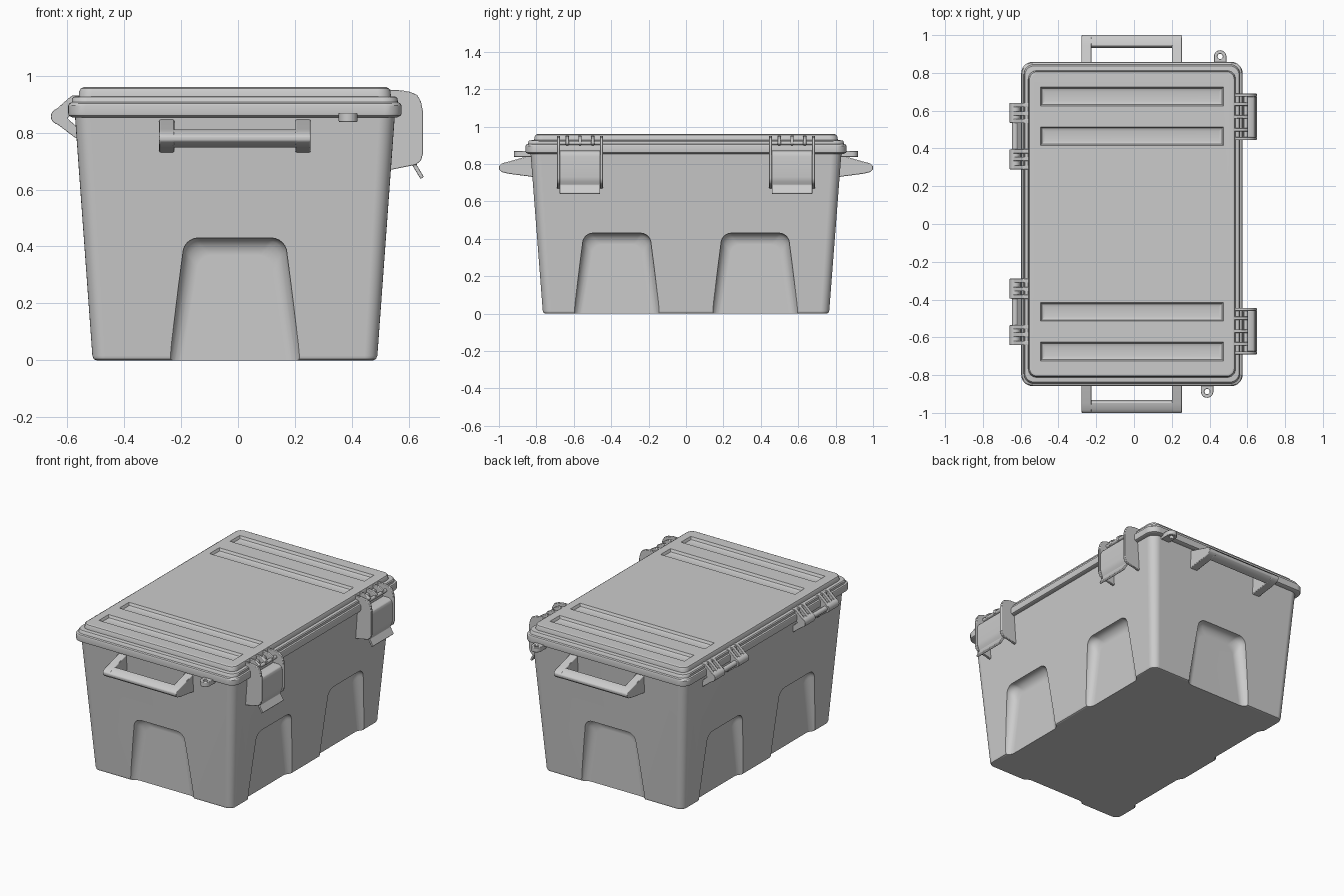
import bpy, bmesh, math
from mathutils import Matrix, Vector

if "Cube" in bpy.data.objects:
    bpy.data.objects.remove(bpy.data.objects["Cube"])

CX = -0.011  # the tub is slightly off-centre between hinges and latches


def finish(name, bm, bevel=0.0, angle=35):
    bmesh.ops.recalc_face_normals(bm, faces=bm.faces[:])
    me = bpy.data.meshes.new(name)
    bm.to_mesh(me)
    bm.free()
    ob = bpy.data.objects.new(name, me)
    bpy.context.collection.objects.link(ob)
    if bevel:
        m = ob.modifiers.new("bevel", 'BEVEL')
        m.width, m.segments, m.limit_method = bevel, 2, 'ANGLE'
        m.angle_limit = math.radians(40)
    smooth(ob, angle)
    return ob


def smooth(ob, angle=35):
    me = ob.data
    me.polygons.foreach_set("use_smooth", [True] * len(me.polygons))
    me.set_sharp_from_angle(angle=math.radians(angle))
    ob.modifiers.new("normals", 'WEIGHTED_NORMAL').keep_sharp = True


def loft(bm, rings, mat=Matrix()):
    loops = [[bm.verts.new(mat @ Vector(p)) for p in r] for r in rings]
    n = len(loops[0])
    for a, b in zip(loops, loops[1:]):
        for i in range(n):
            j = (i + 1) % n
            bm.faces.new((a[i], a[j], b[j], b[i]))
    bm.faces.new(loops[0])
    bm.faces.new(loops[-1])


def rounded_rect(hx, hy, z, r, seg=7):
    pts = []
    for k, (sx, sy) in enumerate([(1, 1), (-1, 1), (-1, -1), (1, -1)]):
        for i in range(seg + 1):
            a = math.pi / 2 * (k + i / seg)
            pts.append((CX + sx * (hx - r) + r * math.cos(a),
                        sy * (hy - r) + r * math.sin(a), z))
    return pts


def prism(bm, pts, axis, lo, hi, sign=1):
    """Extrude an (x,z) profile along y, or a (y,z) profile along x."""
    if axis == 'y':
        rings = [[(a, t, b) for a, b in pts] for t in (lo, hi)]
    else:
        rings = [[(t, sign * a, b) for a, b in pts] for t in (lo, hi)]
    loft(bm, rings)


def circle(cx, cz, r, n=20):
    return [(cx + r * math.cos(i * math.tau / n), cz + r * math.sin(i * math.tau / n))
            for i in range(n)]


def cut(ob, bm):
    ob.modifiers.clear()
    cutter = finish("cutter", bm)
    cutter.modifiers.clear()
    cutter.hide_render = True
    m = ob.modifiers.new("cut", 'BOOLEAN')
    m.operation, m.solver, m.object = 'DIFFERENCE', 'EXACT', cutter
    bpy.context.view_layer.objects.active = ob
    bpy.ops.object.modifier_apply(modifier=m.name)
    bpy.data.objects.remove(cutter, do_unlink=True)
    smooth(ob, 30)


# Tapered tub
bm = bmesh.new()
loft(bm, [rounded_rect(.487, .752, 0, .03), rounded_rect(.496, .761, .004, .04),
          rounded_rect(.501, .766, .016, .045), rounded_rect(.563, .832, .87, .055)])
tub = finish("tub", bm)


# Stacking recesses: one on each end, two on each long side
def recess_outline(inset, dist, r=.055, seg=6):
    wt, h = .183 - inset, .43 - inset * 1.2
    wb = .235 - inset + .1 * .12
    right = [(wb, -.1)]
    for i in range(seg + 1):
        a = math.pi / 2 * i / seg
        right.append((wt - r + r * math.cos(a), h - r + r * math.sin(a)))
    pts = right + [(-x, z) for x, z in reversed(right)]
    return [(x, -dist, z) for x, z in pts]


bm = bmesh.new()
for turn, off, dist in [(0, 0, .735), (2, 0, .735), (1, .37, .47), (1, -.37, .47),
                        (3, .37, .47), (3, -.37, .47)]:
    mat = Matrix.Translation((CX, 0, 0)) @ Matrix.Rotation(turn * math.pi / 2, 4, 'Z') \
        @ Matrix.Translation((off, 0, 0))
    rings = []
    for i in range(6):
        a = math.pi / 2 * i / 5
        rings.append(recess_outline(.05 * (1 - math.sin(a)), dist + .05 * (1 - math.cos(a))))
    rings.append(recess_outline(0, dist + .25))
    loft(bm, rings, mat)
cut(tub, bm)

# Stepped lid
bm = bmesh.new()
steps = [(.57, .842, .853, .05), (.584, .856, .860, .06), (.586, .858, .868, .06),
         (.586, .858, .895, .06), (.582, .854, .903, .06), (.573, .845, .907, .055),
         (.572, .842, .920, .055), (.567, .837, .926, .05), (.549, .812, .928, .045),
         (.547, .810, .945, .045), (.542, .805, .955, .04), (.532, .795, .960, .035)]
loft(bm, [rounded_rect(*s) for s in steps])
lid = finish("lid", bm)

# Cross grooves in the lid
bm = bmesh.new()
for y in (.675, .465, -.465, -.675):
    rings = []
    for grow, z in [(-.025, .937), (-.008, .944), (.0, .961), (.0, 1.0)]:
        hx, hy = .485 + grow, .05 + grow
        rings.append([(CX + sx * hx, y + sy * hy, z)
                      for sx, sy in [(1, 1), (-1, 1), (-1, -1), (1, -1)]])
    loft(bm, rings)
cut(lid, bm)

# Carry handles on both ends
arm = [(.79, .85), (.835, .845), (.95, .812), (.985, .803), (1.0, .787), (1.0, .772),
       (.985, .757), (.95, .748), (.79, .727)]
bar = [(.945, .812), (.98, .805), (1.0, .787), (1.0, .772), (.98, .755), (.945, .748),
       (.932, .765), (.932, .795)]
for s, side in ((-1, "front"), (1, "back")):
    bm = bmesh.new()
    prism(bm, arm, 'x', -.277, -.224, s)
    prism(bm, arm, 'x', .202, .255, s)
    prism(bm, bar, 'x', -.235, .213, s)
    finish(side + "_handle", bm, .004, 40)

# Padlock eyes
for s, x, side in ((-1, .387, "front"), (1, .456, "back")):
    bm = bmesh.new()
    n, rows = 28, []
    for r, z in [(.033, .838), (.033, .869), (.014, .869), (.014, .838)]:
        row = []
        for i in range(n):
            a = i * math.tau / n
            c, d = r * math.cos(a), r * math.sin(a)
            if r > .02 and d < -1e-6:  # squared-off root at the wall
                k = 1 / max(abs(math.cos(a)), abs(math.sin(a)))
                c, d = c * k, d * k * 2
            row.append(bm.verts.new((x + c, s * (.887 + d), z)))
        rows.append(row)
    for k in range(4):
        p, q = rows[k], rows[(k + 1) % 4]
        for i in range(n):
            j = (i + 1) % n
            bm.faces.new((p[i], p[j], q[j], q[i]))
    finish(side + "_padlock_eye", bm, .003)

# Latches on the right side
cheek = [(.525, .95), (.575, .949), (.607, .943), (.63, .932), (.643, .91), (.65, .876),
         (.65, .725), (.643, .702), (.625, .687), (.53, .668)]
plate = [(.575, .872), (.615, .872), (.635, .862), (.644, .84), (.644, .73), (.636, .705),
         (.628, .687), (.653, .645), (.642, .637), (.613, .685), (.622, .72), (.622, .84),
         (.61, .85), (.575, .852)]
hook = [(.525, .952), (.575, .947), (.603, .93), (.605, .905), (.59, .9), (.525, .92)]
for s in (-1, 1):
    c = s * .567
    bm = bmesh.new()
    for e in (-1, 1):
        prism(bm, cheek, 'y', c + e * .115 - .008, c + e * .115 + .008)
    prism(bm, plate, 'y', c - .108, c + .108)
    for d in (-.068, 0, .068):
        prism(bm, hook, 'y', c + d - .009, c + d + .009)
    prism(bm, circle(.592, .912, .011, 14), 'y', c - .11, c + .11)
    finish("latch_front" if s < 0 else "latch_back", bm, .003)

# Hinges on the left side
lid_arm = [(-.65, .876), (-.635, .886), (-.585, .93), (-.54, .93), (-.54, .905), (-.612, .84)]
tub_arm = [(-.648, .836), (-.63, .826), (-.575, .784), (-.55, .772), (-.55, .805), (-.612, .862)]
for s in (-1, 1):
    c = s * .465
    bm = bmesh.new()
    prism(bm, circle(-.63, .857, .016), 'y', c - .17, c + .17)
    for e in (-1, 1):
        for d in (.165, .12, .08):
            prism(bm, lid_arm, 'y', c + e * d - .011, c + e * d + .011)
        prism(bm, circle(-.63, .857, .028), 'y', c + e * .123 - .053, c + e * .123 + .053)
        prism(bm, tub_arm, 'y', c + e * .123 - .053, c + e * .123 + .053)
    prism(bm, [(-.644, .845), (-.55, .775), (-.55, .80), (-.63, .868)], 'y', c - .072, c + .072)
    finish("hinge_front" if s < 0 else "hinge_back", bm, .002)
